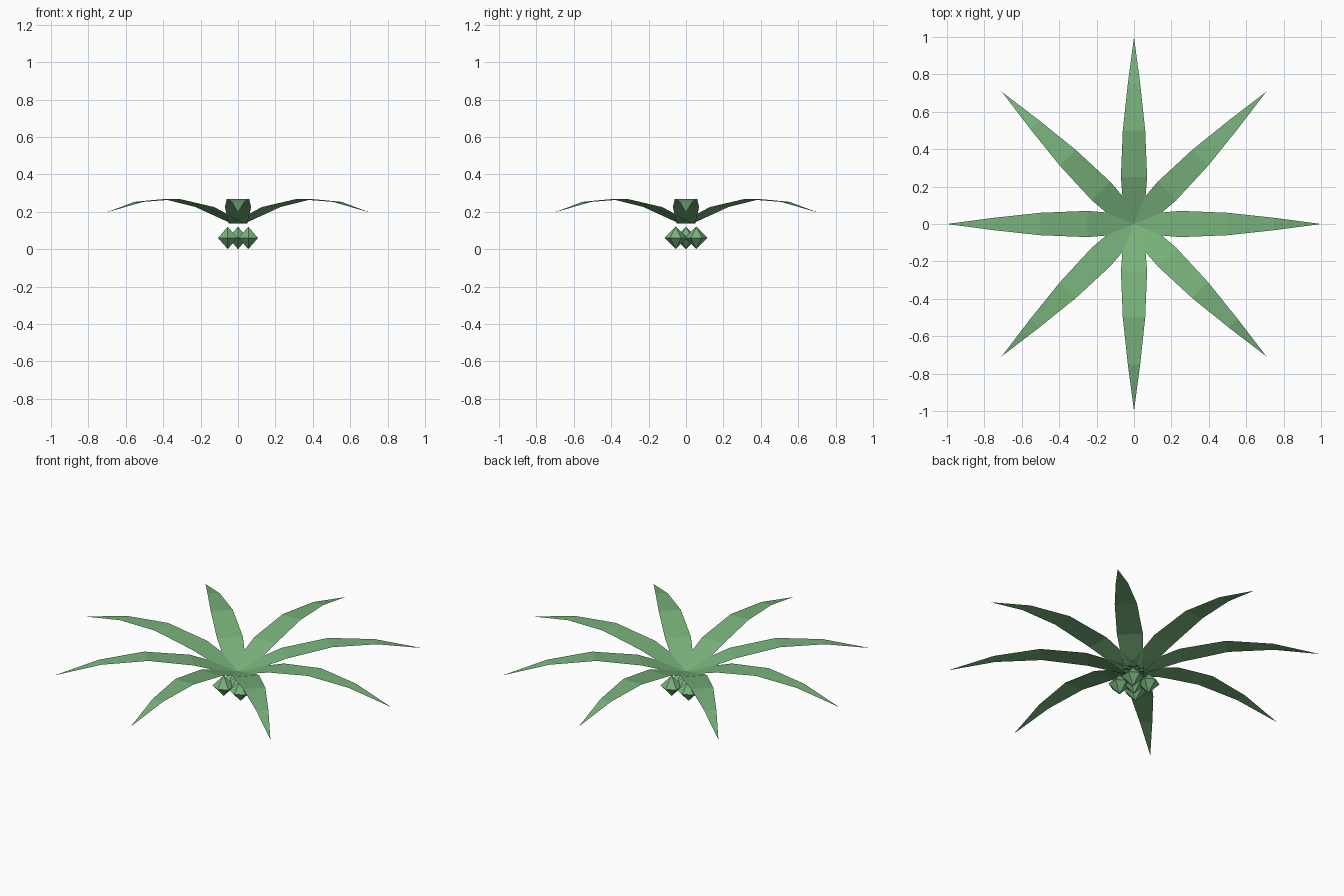
import bpy, bmesh
from math import pi
from mathutils import Matrix

cube = bpy.data.objects.get("Cube")
if cube:
    bpy.data.objects.remove(cube)

green = bpy.data.materials.new("leaf_green")
green.use_nodes = True
color = (0.19, 0.45, 0.2, 1)
green.diffuse_color = color
green.node_tree.nodes["Principled BSDF"].inputs["Base Color"].default_value = color


def add_object(name, bm):
    mesh = bpy.data.meshes.new(name)
    bm.to_mesh(mesh)
    bm.free()
    mesh.materials.append(green)
    obj = bpy.data.objects.new(name, mesh)
    bpy.context.collection.objects.link(obj)
    return obj


# Arched leaf strip: distance from centre, height, half width
LEAF = [(0, 0.137, 0.05), (0.25, 0.225, 0.07), (0.5, 0.268, 0.06), (0.75, 0.253, 0.033)]
TIP = (1.0, 0, 0.195)


def make_leaf(index):
    bm = bmesh.new()
    rows = [(bm.verts.new((r, -w, z)), bm.verts.new((r, w, z))) for r, z, w in LEAF]
    for (a, b), (c, d) in zip(rows, rows[1:]):
        bm.faces.new((a, c, d, b))
    a, b = rows[-1]
    bm.faces.new((a, bm.verts.new(TIP), b))
    leaf = add_object(f"leaf_{index + 1}", bm)
    leaf.data.transform(Matrix.Rotation(index * pi / 4, 4, "Z"))


for i in range(8):
    make_leaf(i)


# Faceted fruits hanging under the crown: one in the middle, four at the corners
def make_fruit(name, x, y):
    bm = bmesh.new()
    bmesh.ops.create_uvsphere(bm, u_segments=6, v_segments=2, radius=0.06,
                              matrix=Matrix.Translation((x, y, 0.06)))
    add_object(name, bm)


make_fruit("middle_fruit", 0, 0)
for x, side in ((-0.055, "right"), (0.055, "left")):
    for y, end in ((-0.055, "front"), (0.055, "back")):
        make_fruit(f"{end}_{side}_fruit", x, y)
